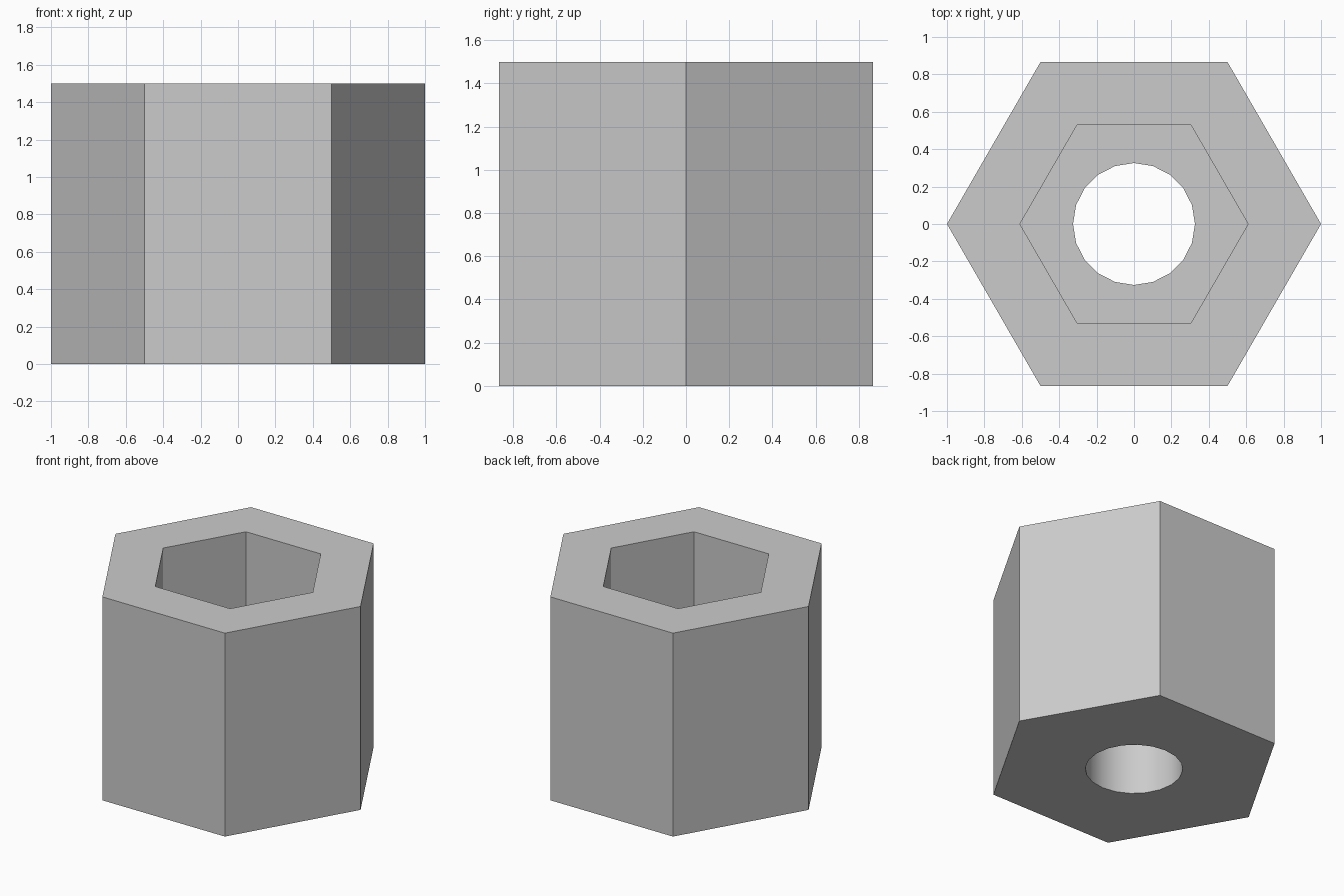
import bpy, bmesh, math

cube = bpy.data.objects.get("Cube")
if cube:
    bpy.data.objects.remove(cube, do_unlink=True)

HEIGHT, FLOOR = 1.5, 0.75          # overall height, pocket floor
OUTER, POCKET, BORE = 1.0, 0.61, 0.326

grey = bpy.data.materials.new("plain grey")
grey.use_nodes = True
colour = (0.6, 0.6, 0.6, 1)
grey.diffuse_color = colour
grey.node_tree.nodes["Principled BSDF"].inputs["Base Color"].default_value = colour


def prism(name, sides, radius, bottom, top):
    """Upright prism with a corner on the x axis."""
    bm = bmesh.new()
    ring = [bm.verts.new((radius * math.cos(math.tau * i / sides),
                          radius * math.sin(math.tau * i / sides), bottom))
            for i in range(sides)]
    base = bm.faces.new(ring)
    grown = bmesh.ops.extrude_face_region(bm, geom=[base], use_keep_orig=True)
    lifted = [v for v in grown["geom"] if isinstance(v, bmesh.types.BMVert)]
    bmesh.ops.translate(bm, verts=lifted, vec=(0, 0, top - bottom))
    bmesh.ops.recalc_face_normals(bm, faces=bm.faces)
    mesh = bpy.data.meshes.new(name)
    bm.to_mesh(mesh)
    bm.free()
    mesh.materials.append(grey)
    obj = bpy.data.objects.new(name, mesh)
    bpy.context.collection.objects.link(obj)
    return obj


# Hexagonal body, hexagonal pocket from the top, round bore through the floor
body = prism("hex_body", 6, OUTER, 0, HEIGHT)
cutters = [prism("pocket_cutter", 6, POCKET, FLOOR, HEIGHT + 0.2),
           prism("bore_cutter", 20, BORE, -0.2, FLOOR + 0.2)]

bpy.ops.object.select_all(action="DESELECT")
body.select_set(True)
bpy.context.view_layer.objects.active = body
for cutter in cutters:
    cut = body.modifiers.new(cutter.name, "BOOLEAN")
    cut.operation = "DIFFERENCE"
    cut.solver = "EXACT"
    cut.object = cutter
    bpy.ops.object.modifier_apply(modifier=cut.name)
for cutter in cutters:
    bpy.data.objects.remove(cutter, do_unlink=True)

# Round bore shades smooth, the flats stay crisp
bpy.ops.object.shade_smooth_by_angle(angle=math.radians(30))
